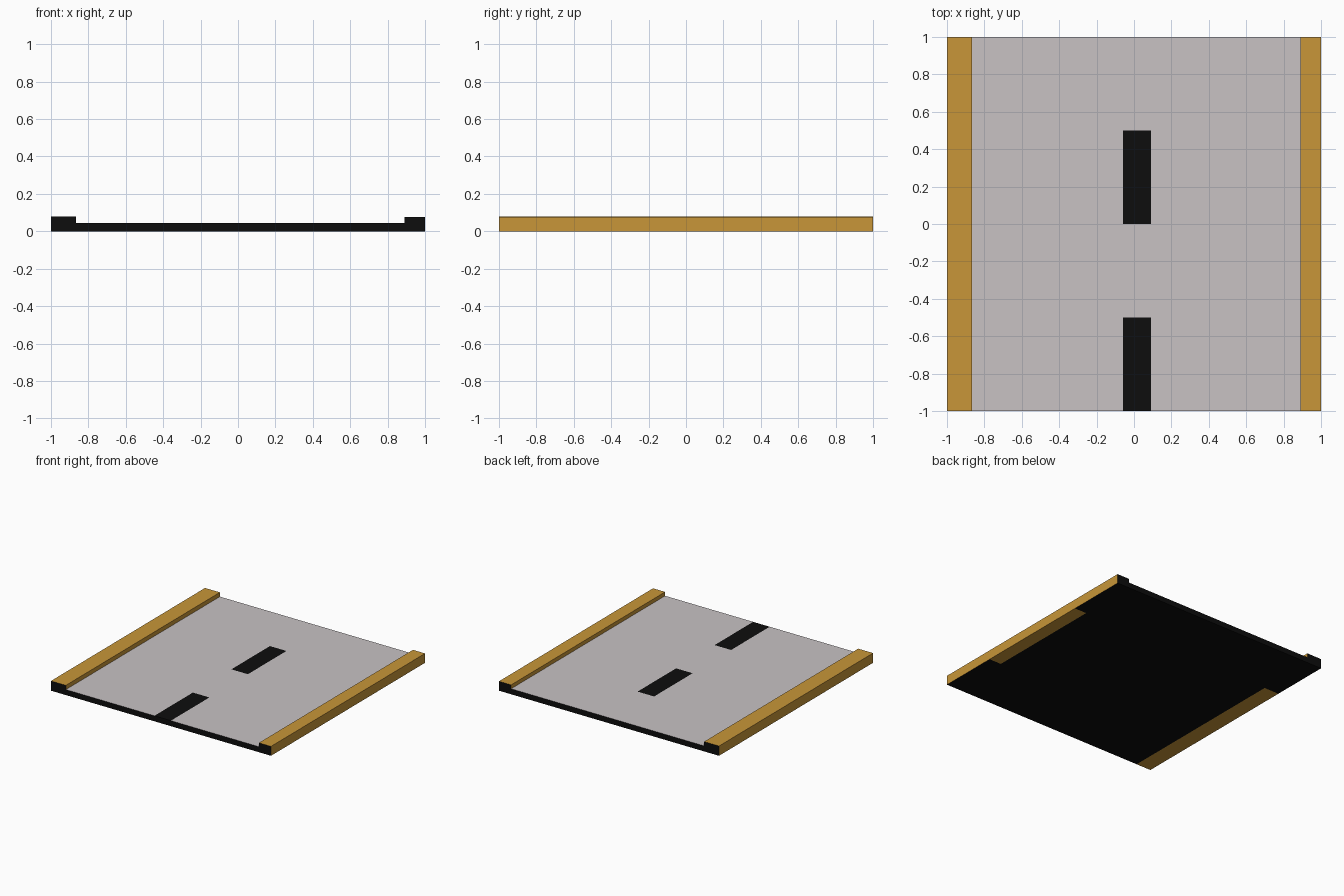
import bpy, bmesh

if "Cube" in bpy.data.objects:
    bpy.data.objects.remove(bpy.data.objects["Cube"])


def material(name, rgb):
    m = bpy.data.materials.new(name)
    m.diffuse_color = (*rgb, 1)
    m.use_nodes = True
    m.node_tree.nodes["Principled BSDF"].inputs["Base Color"].default_value = m.diffuse_color
    return m


BLACK = material("black", (0.004, 0.004, 0.004))
BROWN = material("ochre", (0.58, 0.305, 0.04))
GREY = material("pale_grey", (0.58, 0.54, 0.55))
Y_CUTS = [-1, -0.5, 0, 0.5, 1]


def strip(name, xs, height, mats, pick):
    """Box running along y, cut at xs and Y_CUTS; pick(centre, normal) gives the material slot."""
    bm = bmesh.new()
    ring = [(x, 0) for x in xs] + [(x, height) for x in reversed(xs)]
    rows = [[bm.verts.new((x, y, z)) for x, z in ring] for y in Y_CUTS]
    n = len(ring)
    for a, b in zip(rows, rows[1:]):
        for i in range(n):
            j = (i + 1) % n
            bm.faces.new((a[i], a[j], b[j], b[i]))
    bm.faces.new(rows[0])
    bm.faces.new(rows[-1][::-1])
    bmesh.ops.recalc_face_normals(bm, faces=bm.faces)
    for f in bm.faces:
        f.material_index = pick(f.calc_center_median(), f.normal)
    mesh = bpy.data.meshes.new(name)
    bm.to_mesh(mesh)
    bm.free()
    for m in mats:
        mesh.materials.append(m)
    obj = bpy.data.objects.new(name, mesh)
    bpy.context.collection.objects.link(obj)


# Road deck: grey top with two flush black dashes, black ends and underside
def road_pick(c, n):
    dash = abs(c.x - 0.015) < 0.05 and (c.y < -0.5 or 0 < c.y < 0.5)
    return 1 if n.z > 0.5 and not dash else 0


strip("road_deck", [-0.865, -0.06, 0.09, 0.89], 0.045, [BLACK, GREY], road_pick)


# Kerbs: ochre top and sides, black ends, underside ochre only in part
def kerb_pick(y_from):
    def pick(c, n):
        under = n.z < -0.5 and not y_from < c.y < 0.5
        return 0 if abs(n.y) > 0.5 or under else 1
    return pick


strip("left_kerb", [-1, -0.865], 0.08, [BLACK, BROWN], kerb_pick(-1))
strip("right_kerb", [0.89, 1], 0.077, [BLACK, BROWN], kerb_pick(-0.5))
